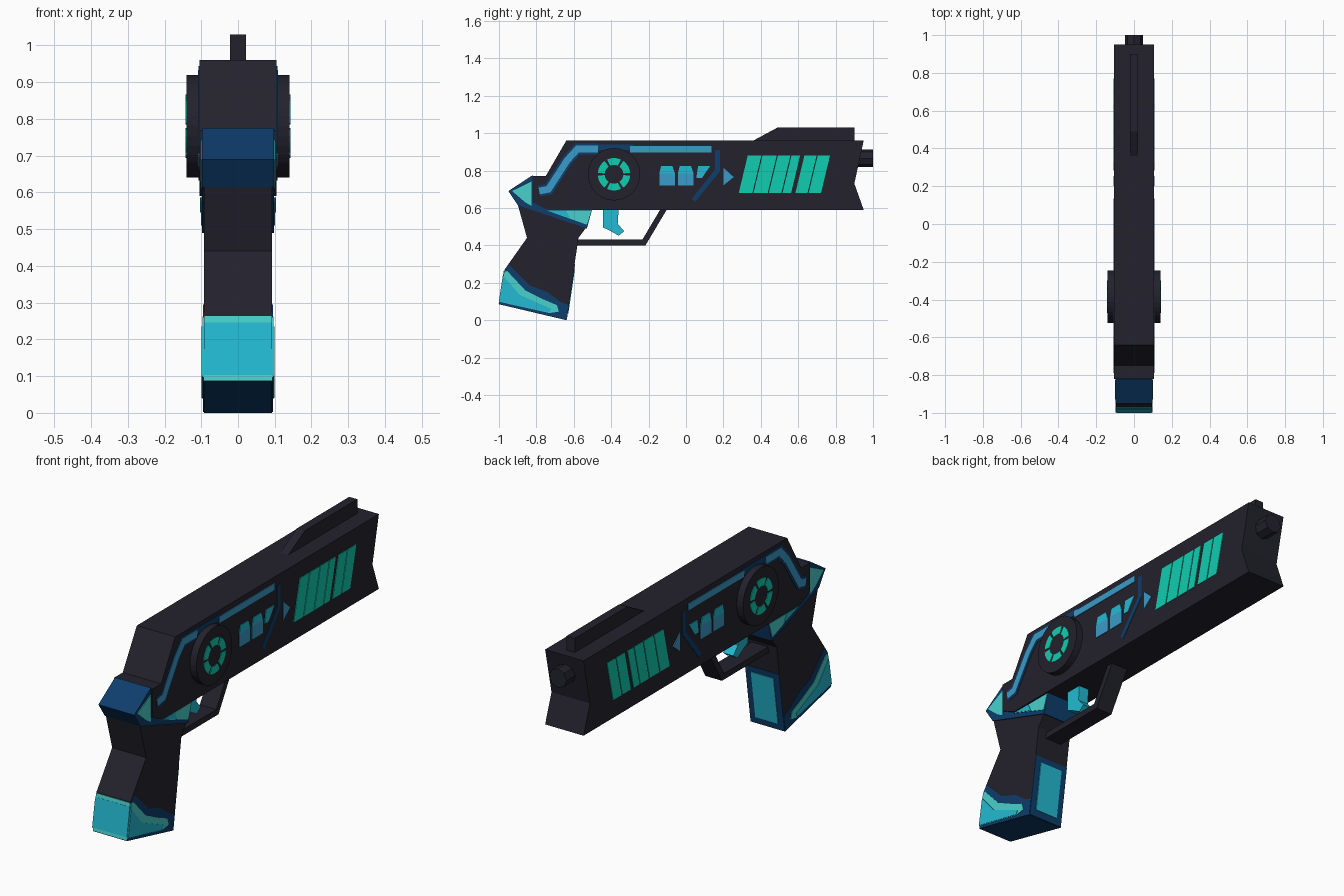
import bpy, bmesh
from math import cos, sin, pi, radians
from mathutils import Vector

cube = bpy.data.objects.get("Cube")
if cube:
    bpy.data.objects.remove(cube)


def material(name, hex_code):
    rgb = [int(hex_code[i:i + 2], 16) / 255 for i in (0, 2, 4)]
    col = [c / 12.92 if c < 0.04 else ((c + 0.055) / 1.055) ** 2.4 for c in rgb] + [1]
    m = bpy.data.materials.new(name)
    m.use_nodes = True
    m.diffuse_color = col
    m.node_tree.nodes["Principled BSDF"].inputs["Base Color"].default_value = col
    return m


BLACK = material("charcoal", "23222D")
NAVY = material("navy", "0E3D6C")
BLUE = material("sky blue", "3A9BC8")
CYAN = material("cyan", "23BAD2")
AQUA = material("pale aqua", "48D0CC")
GREEN = material("glow green", "10CDB0")


def prisms(name, outlines, spans, mat):
    """Extrude (y, z) outlines across each x span into one object."""
    bm = bmesh.new()
    for pts in outlines:
        for x0, x1 in spans:
            a = [bm.verts.new((x0, y, z)) for y, z in pts]
            b = [bm.verts.new((x1, y, z)) for y, z in pts]
            bm.faces.new(a)
            bm.faces.new(b[::-1])
            for i in range(len(pts)):
                j = (i + 1) % len(pts)
                bm.faces.new((a[j], a[i], b[i], b[j]))
    bmesh.ops.recalc_face_normals(bm, faces=bm.faces)
    me = bpy.data.meshes.new(name)
    bm.to_mesh(me)
    bm.free()
    me.materials.append(mat)
    ob = bpy.data.objects.new(name, me)
    bpy.context.collection.objects.link(ob)
    return ob


def solid(name, pts, half, mat):
    return prisms(name, [pts], [(-half, half)], mat)


def plates(name, outlines, surface, mat, height=0.003):
    """Thin plates on both sides of a part with half-width surface."""
    top, low = surface + height, surface - 0.001
    return prisms(name, outlines, [(low, top), (-top, -low)], mat)


def stroke(path, width):
    """Outline of a band of constant width along a path."""
    p = [Vector(q) for q in path]
    left, right = [], []
    for i, q in enumerate(p):
        d0 = (q - p[i - 1]).normalized() if i else (p[1] - q).normalized()
        d1 = (p[i + 1] - q).normalized() if i < len(p) - 1 else d0
        d = (d0 + d1).normalized()
        n = Vector((-d.y, d.x)) * (width / 2 / max(0.5, d.dot(d0)))
        left.append(tuple(q + n))
        right.append(tuple(q - n))
    return left + right[::-1]


def arc(cy, cz, r, a0, a1, n):
    return [(cy + r * cos(a0 + (a1 - a0) * i / n), cz + r * sin(a0 + (a1 - a0) * i / n))
            for i in range(n + 1)]


BODY, FRAME, GRIP = 0.105, 0.098, 0.093

# Main body with notched muzzle, sight rail and barrel
solid("body", [(-0.64, 0.96), (0.95, 0.96), (0.9, 0.73), (0.95, 0.59), (-0.74, 0.59),
               (-0.82, 0.63), (-0.82, 0.77), (-0.75, 0.77)], BODY, BLACK)
solid("sight_rail", [(0.36, 0.95), (0.36, 0.96), (0.49, 1.03), (0.9, 1.03), (0.9, 0.95)],
      0.022, BLACK)
bpy.ops.mesh.primitive_cylinder_add(vertices=8, radius=0.047, depth=0.14,
                                    location=(0, 0.93, 0.865), rotation=(pi / 2, 0, 0))
barrel = bpy.context.object
barrel.name = "barrel"
barrel.data.materials.append(BLACK)

# Frame behind and below the body
solid("frame", [(-0.82, 0.775), (-0.95, 0.69), (-0.9, 0.615), (-0.53, 0.49), (-0.5, 0.6),
                (-0.75, 0.62)], FRAME, NAVY)
plates("frame_panels", [[(-0.93, 0.69), (-0.825, 0.742), (-0.825, 0.61), (-0.86, 0.63)],
                        [(-0.74, 0.585), (-0.505, 0.585), (-0.53, 0.51)]], FRAME, AQUA)
plates("frame_accent", [[(-0.74, 0.586), (-0.64, 0.586), (-0.62, 0.545)]], FRAME, CYAN, 0.005)

# Grip, navy underneath
grip = solid("grip", [(-0.9, 0.62), (-0.85, 0.44), (-0.97, 0.27), (-1, 0.085), (-0.64, 0),
                      (-0.575, 0.44), (-0.53, 0.5)], GRIP, BLACK)
grip.data.materials.append(NAVY)
for f in grip.data.polygons:
    if f.normal.z < -0.8:
        f.material_index = 1

# Grip base colours on the sides, back and front strap
plates("grip_base_border", [[(-0.968, 0.268), (-0.945, 0.295), (-0.835, 0.185), (-0.74, 0.15),
                             (-0.675, 0.1), (-0.628, 0.08), (-0.64, 0.002), (-0.998, 0.086)]],
       GRIP, NAVY, 0.002)
plates("grip_base_trim", [[(-0.97, 0.26), (-0.955, 0.262), (-0.86, 0.16), (-0.76, 0.11),
                           (-0.69, 0.08), (-0.68, 0.045), (-0.73, 0.038), (-0.998, 0.098)]],
       GRIP, AQUA, 0.004)
plates("grip_base_panel", [[(-0.975, 0.235), (-0.89, 0.135), (-0.72, 0.06), (-0.73, 0.04),
                            (-0.998, 0.1)]], GRIP, CYAN, 0.006)
solid("grip_back_trim", stroke([(-0.972, 0.263), (-0.999, 0.088)], 0.005), GRIP, AQUA)
solid("grip_back_panel", stroke([(-0.974, 0.245), (-0.996, 0.102)], 0.009), GRIP, CYAN)
solid("front_strap_border", stroke([(-0.64, 0.003), (-0.596, 0.3)], 0.006), GRIP, NAVY)
solid("front_strap_panel", stroke([(-0.635, 0.035), (-0.6, 0.272)], 0.012), 0.062, CYAN)

# Trigger guard and trigger
solid("trigger_guard", stroke([(-0.6, 0.415), (-0.225, 0.415), (-0.115, 0.6)], 0.03),
      0.045, BLACK)
solid("trigger", [(-0.445, 0.6), (-0.36, 0.6), (-0.365, 0.515), (-0.33, 0.475),
                  (-0.36, 0.452), (-0.42, 0.485), (-0.445, 0.495)], 0.028, CYAN)

# Round side dials with a segmented glowing ring
CY, CZ = -0.385, 0.78
plates("side_dials", [arc(CY, CZ, 0.14, 0, 2 * pi, 32)[:-1]], BODY, BLACK, 0.035)
segments = []
for k in range(6):
    a, b = radians(60 * k + 5), radians(60 * k + 55)
    segments.append(arc(CY, CZ, 0.087, a, b, 4) + arc(CY, CZ, 0.05, b, a, 4))
plates("dial_rings", segments, 0.14, GREEN)

# Painted bands along the body
rear_band = [(-0.785, 0.69), (-0.735, 0.7), (-0.635, 0.855), (-0.58, 0.915), (-0.47, 0.915)]
plates("band_borders", [stroke(rear_band, 0.058),
                        stroke([(-0.47, 0.925), (-0.28, 0.925)], 0.03),
                        stroke([(0.168, 0.91), (0.168, 0.8), (0.04, 0.64)], 0.025)],
       BODY, NAVY, 0.002)
plates("light_bands", [stroke(rear_band, 0.036), stroke([(-0.3, 0.914), (0.135, 0.914)], 0.034),
                       [(0.2, 0.815), (0.255, 0.765), (0.2, 0.72)]], BODY, BLUE, 0.004)

# Small square lights, brighter in their upper part
plates("square_lights", [[(y, 0.72), (y + 0.083, 0.72), (y + 0.083, 0.785), (y, 0.785)]
                         for y in (-0.143, -0.043)], BODY, BLUE)
plates("square_light_tops", [[(y, 0.785), (y + 0.083, 0.785), (y + 0.07, 0.825), (y + 0.01, 0.825)]
                             for y in (-0.143, -0.043)]
       + [[(0.055, 0.76), (0.085, 0.76), (0.13, 0.825), (0.065, 0.825)]], BODY, CYAN)

# Slanted glowing vents
vents = [(0.282, 0.355), (0.361, 0.437), (0.443, 0.51), (0.516, 0.562), (0.585, 0.65),
         (0.656, 0.722)]
plates("glow_vents", [[(a, 0.68), (b, 0.68), (b + 0.048, 0.88), (a + 0.048, 0.88)]
                      for a, b in vents], BODY, GREEN)
